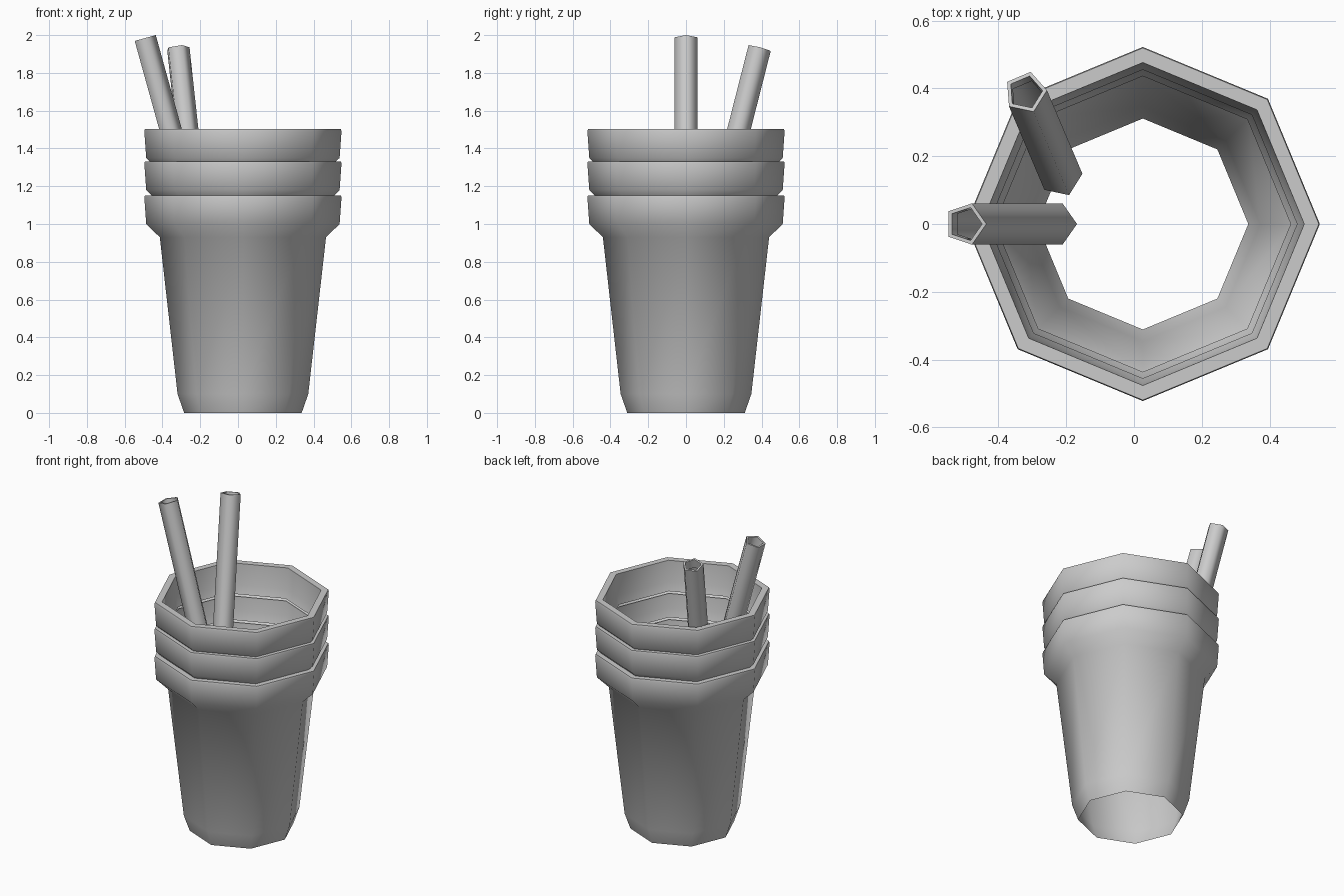
import bpy, bmesh
from math import sin, cos, pi, radians
from mathutils import Matrix

if "Cube" in bpy.data.objects:
    bpy.data.objects.remove(bpy.data.objects["Cube"])


def lathe(name, profile, sides, matrix, angle):
    """Revolve an open (radius, z) profile into a low-poly shell."""
    bm = bmesh.new()
    rings = [[bm.verts.new((r * cos(2 * pi * i / sides), r * sin(2 * pi * i / sides), z))
              for i in range(sides)] for r, z in profile]
    for a, b in zip(rings, rings[1:]):
        for i in range(sides):
            j = (i + 1) % sides
            bm.faces.new((a[i], a[j], b[j], b[i]))
    mesh = bpy.data.meshes.new(name)
    bm.to_mesh(mesh)
    bm.free()
    obj = bpy.data.objects.new(name, mesh)
    bpy.context.collection.objects.link(obj)
    obj.matrix_world = matrix
    bpy.ops.object.select_all(action='DESELECT')
    obj.select_set(True)
    bpy.context.view_layer.objects.active = obj
    bpy.ops.object.shade_smooth_by_angle(angle=radians(angle))
    return obj


centre = Matrix.Translation((0.026, 0, 0))

# Bottom cup: open tapered body, flared collar, wide rim and inner collar wall
collar = [(0.512, 1.0), (0.522, 1.14), (0.519, 1.152), (0.476, 1.152), (0.469, 1.015)]
body = [(0.311, 0), (0.346, 0.1), (0.44, 0.93)]
lathe("bottom_cup", body + collar + [(0.436, 0.935)], 8, centre, 60)

# Nested cups: only their collars show above the cup below
for name, dz in (("middle_cup", 0.18), ("top_cup", 0.35)):
    ring = [(0.456, 0.945)] + collar + [(0.455, 0.96)]
    lathe(name, [(r, z + dz) for r, z in ring], 8, centre, 60)

# Two leaning five-sided straws, placed by the centre of their top end
straw = [(0.064, -1.0), (0.064, 0), (0.051, 0), (0.051, -0.06)]
for name, top, turn in (("left_straw", (-0.497, 0, 1.983), 0),
                        ("back_straw", (-0.32, 0.388, 1.93), -67)):
    m = (Matrix.Translation(top) @ Matrix.Rotation(radians(turn), 4, 'Z')
         @ Matrix.Rotation(radians(-15.5), 4, 'Y'))
    lathe(name, straw, 5, m, 75)
